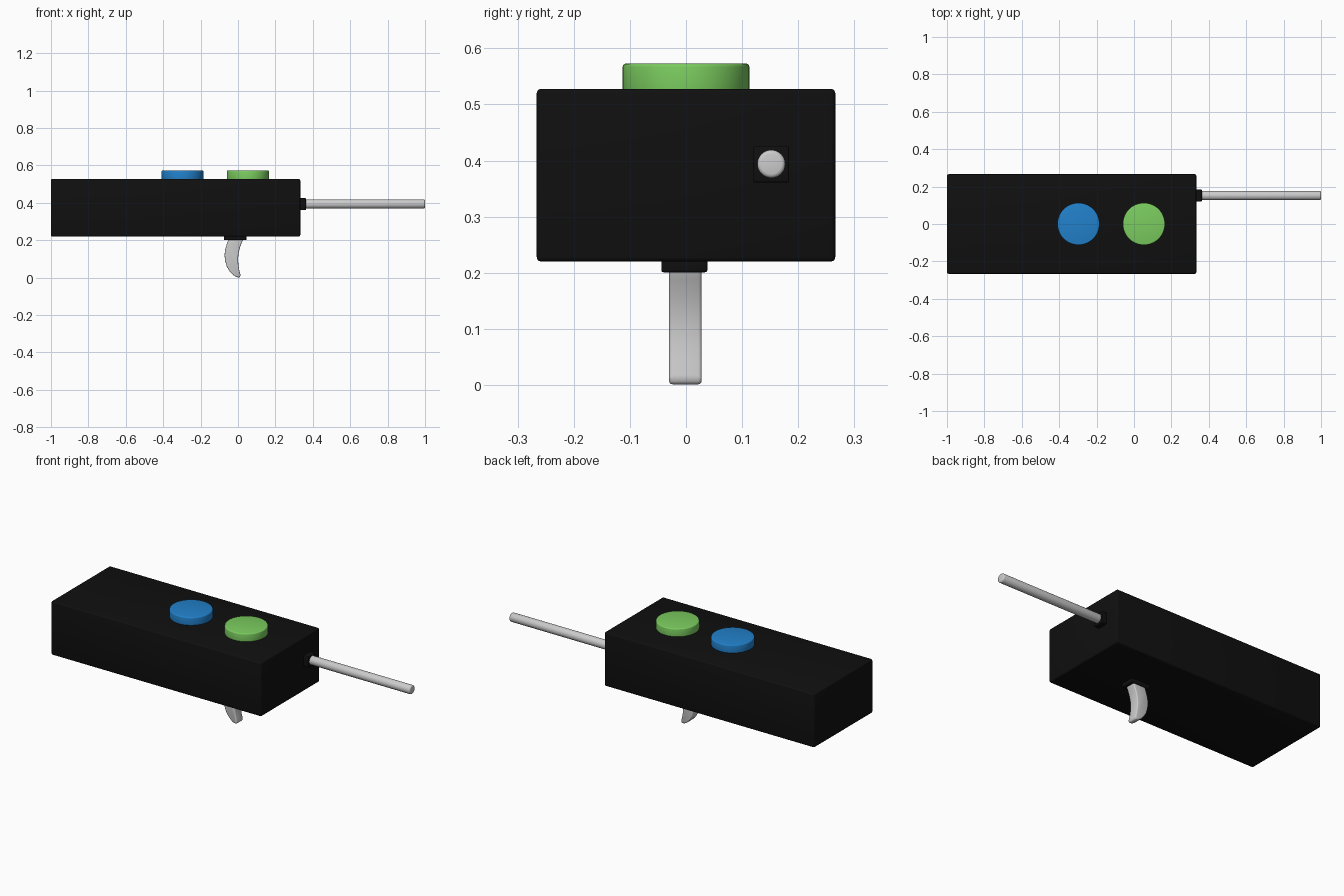
import bpy, bmesh, math

if "Cube" in bpy.data.objects:
    bpy.data.objects.remove(bpy.data.objects["Cube"])


def material(name, rgb):
    m = bpy.data.materials.new(name)
    m.diffuse_color = (*rgb, 1)
    m.use_nodes = True
    m.node_tree.nodes["Principled BSDF"].inputs["Base Color"].default_value = m.diffuse_color
    return m


BLACK = material("black plastic", (0.005, 0.005, 0.005))
BLUE = material("blue plastic", (0.016, 0.22, 0.6))
GREEN = material("green plastic", (0.2, 0.61, 0.115))


def finish(obj, name, bevel, mat=None, segments=3):
    obj.name = name
    if mat:
        obj.data.materials.append(mat)
    mod = obj.modifiers.new("soft edges", 'BEVEL')
    mod.width = bevel
    mod.segments = segments
    mod.limit_method = 'ANGLE'
    mod.angle_limit = math.radians(40)
    bpy.ops.object.select_all(action='DESELECT')
    obj.select_set(True)
    bpy.context.view_layer.objects.active = obj
    bpy.ops.object.modifier_apply(modifier=mod.name)
    bpy.ops.object.shade_smooth_by_angle(angle=math.radians(35))
    return obj


def box(name, lo, hi, bevel, mat):
    bpy.ops.mesh.primitive_cube_add(size=1, location=[(a + b) / 2 for a, b in zip(lo, hi)])
    obj = bpy.context.object
    obj.scale = [b - a for a, b in zip(lo, hi)]
    bpy.ops.object.transform_apply(location=False, rotation=False, scale=True)
    return finish(obj, name, bevel, mat)


def cylinder(name, loc, radius, depth, bevel, mat=None, rot=(0, 0, 0), sides=64):
    bpy.ops.mesh.primitive_cylinder_add(vertices=sides, radius=radius, depth=depth,
                                        location=loc, rotation=rot)
    return finish(bpy.context.object, name, bevel, mat)


# Main housing
box("housing", (-1, -0.266, 0.22), (0.333, 0.266, 0.528), 0.008, BLACK)

# Push buttons on top
for name, x, mat in (("blue_button", -0.297, BLUE), ("green_button", 0.053, GREEN)):
    cylinder(name, (x, 0, 0.543), 0.113, 0.06, 0.006, mat)

# Antenna and its square socket
box("antenna_socket", (0.32, 0.12, 0.361), (0.363, 0.184, 0.426), 0.004, BLACK)
cylinder("antenna", (0.67, 0.152, 0.394), 0.025, 0.66, 0.007,
         rot=(0, math.pi / 2, 0), sides=32)

# Trigger mount under the housing
box("trigger_mount", (-0.075, -0.044, 0.201), (0.045, 0.038, 0.23), 0.004, BLACK)

# Curved trigger: side profile extruded across y
profile = [(-0.047, 0.215), (-0.06, 0.18), (-0.069, 0.15), (-0.072, 0.12), (-0.069, 0.09),
           (-0.06, 0.06), (-0.046, 0.036), (-0.028, 0.016), (-0.01, 0.004), (0.008, 0.0),
           (0.014, 0.012), (0.007, 0.04), (0.002, 0.07), (0.0, 0.1), (0.003, 0.13),
           (0.01, 0.16), (0.02, 0.187), (0.032, 0.215)]
bm = bmesh.new()
face = bm.faces.new([bm.verts.new((x, -0.03, z)) for x, z in profile])
ext = bmesh.ops.extrude_face_region(bm, geom=[face])
bmesh.ops.translate(bm, vec=(0, 0.058, 0),
                    verts=[v for v in ext["geom"] if isinstance(v, bmesh.types.BMVert)])
bmesh.ops.recalc_face_normals(bm, faces=bm.faces)
mesh = bpy.data.meshes.new("trigger")
bm.to_mesh(mesh)
bm.free()
trigger = bpy.data.objects.new("trigger", mesh)
bpy.context.collection.objects.link(trigger)
finish(trigger, "trigger", 0.006)
